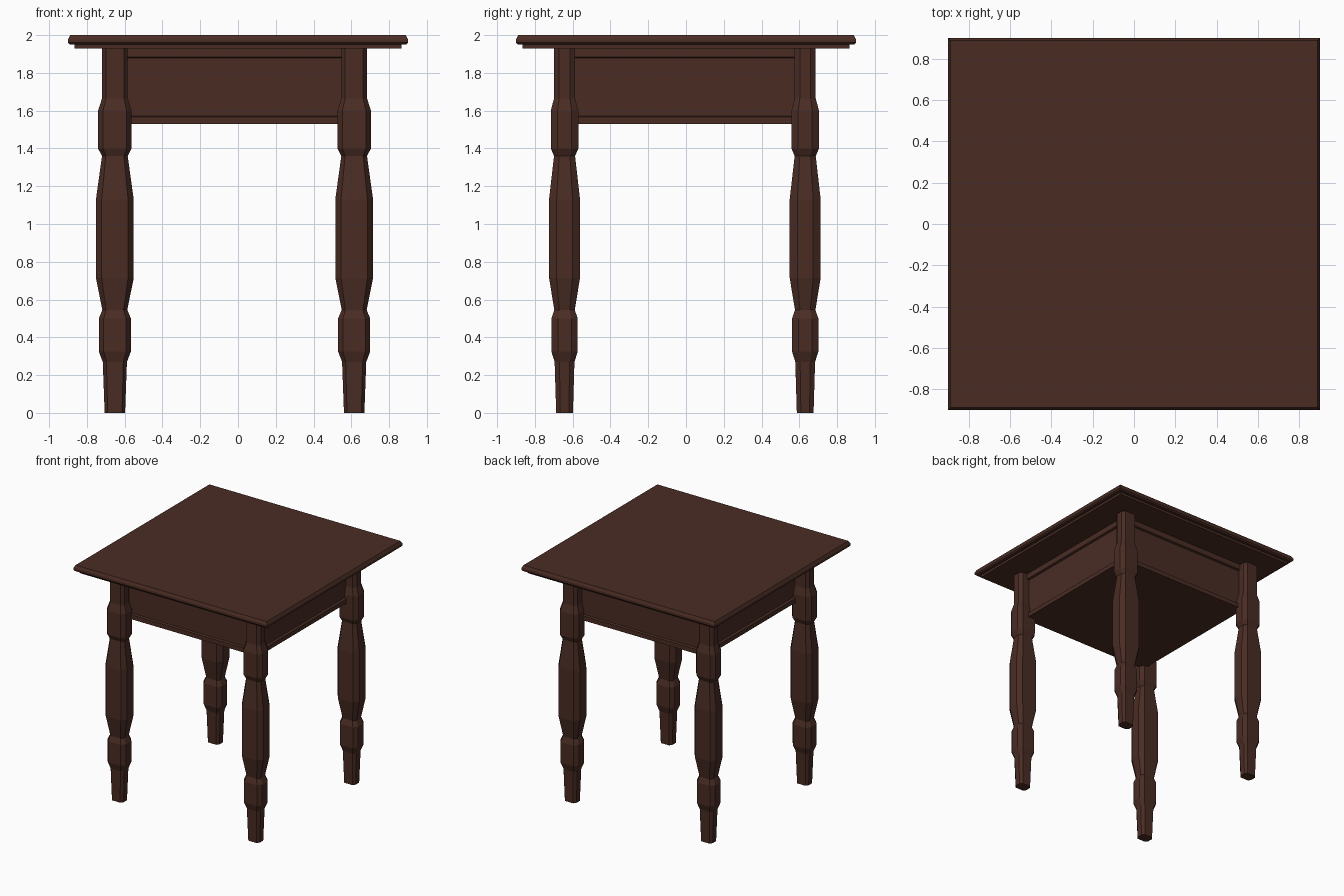
import bpy, bmesh

if "Cube" in bpy.data.objects:
    bpy.data.objects.remove(bpy.data.objects["Cube"])

wood = bpy.data.materials.new("dark brown wood")
wood.diffuse_color = (0.068, 0.0255, 0.0175, 1)
wood.use_nodes = True
wood.node_tree.nodes["Principled BSDF"].inputs["Base Color"].default_value = wood.diffuse_color


def loft(name, rings):
    """Solid skinned through a stack of matching rings, capped at both ends."""
    bm = bmesh.new()
    loops = [[bm.verts.new(p) for p in ring] for ring in rings]
    n = len(loops[0])
    for a, b in zip(loops, loops[1:]):
        for i in range(n):
            j = (i + 1) % n
            bm.faces.new((a[i], a[j], b[j], b[i]))
    bm.faces.new(loops[0][::-1])
    bm.faces.new(loops[-1])
    bmesh.ops.recalc_face_normals(bm, faces=bm.faces)
    me = bpy.data.meshes.new(name)
    bm.to_mesh(me)
    bm.free()
    me.materials.append(wood)
    ob = bpy.data.objects.new(name, me)
    bpy.context.collection.objects.link(ob)
    return ob


def square_stack(name, profile, cx=0, cy=0):
    """Square tiers from (half width, z) pairs."""
    return loft(name, [[(cx + sx * h, cy + sy * h, z)
                        for sx, sy in ((-1, -1), (1, -1), (1, 1), (-1, 1))]
                       for h, z in profile])


# table top with bevelled rim and a stepped moulding underneath
square_stack("table_top", [(0.865, 1.93), (0.865, 1.95), (0.89, 1.95),
                           (0.90, 1.96), (0.90, 1.978), (0.888, 2.0)])

# closed apron box with slightly proud trims at top and bottom
square_stack("apron", [(0.618, 1.53), (0.618, 1.567), (0.60, 1.572),
                       (0.60, 1.878), (0.618, 1.883), (0.618, 1.935)])

# turned legs: slightly flattened eight-sided section, (half width, z) profile
PROFILE = [(0.054, 0), (0.064, 0.27), (0.085, 0.325), (0.085, 0.50),
           (0.066, 0.545), (0.10, 0.715), (0.10, 1.13), (0.068, 1.36),
           (0.089, 1.40), (0.089, 1.60), (0.068, 1.665), (0.068, 1.935)]
SECTION = [(1, -0.42), (1, 0.42), (0.7, 0.82), (-0.7, 0.82),
           (-1, 0.42), (-1, -0.42), (-0.7, -0.82), (0.7, -0.82)]
for side, cx in (("left", -0.652), ("right", 0.615)):
    for end, cy in (("front", -0.643), ("back", 0.631)):
        loft(f"{end}_{side}_leg",
             [[(cx + u * r, cy + v * r, z) for u, v in SECTION]
              for r, z in PROFILE])
